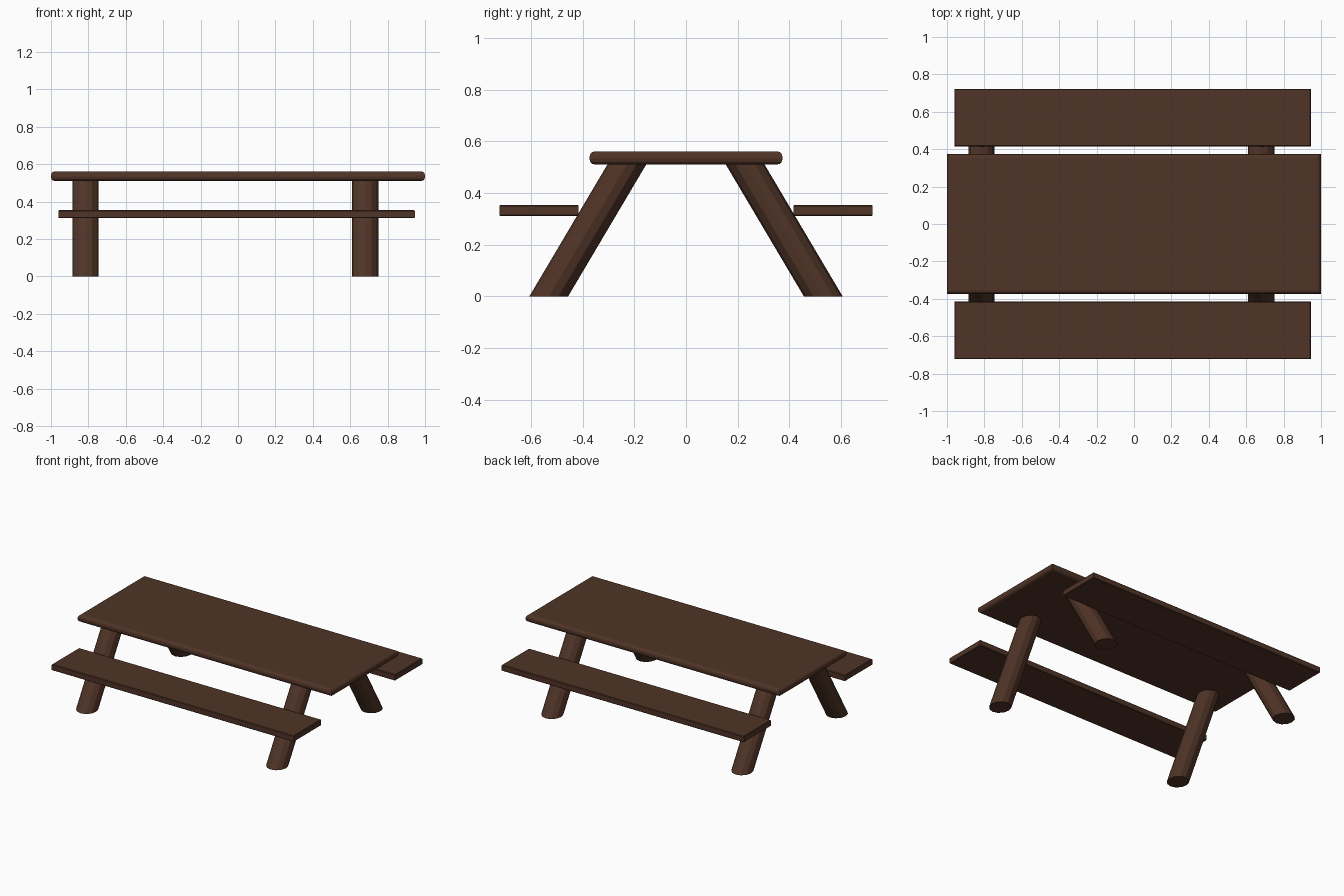
import bpy, bmesh
from math import cos, sin, pi

if "Cube" in bpy.data.objects:
    bpy.data.objects.remove(bpy.data.objects["Cube"])

wood = bpy.data.materials.new("dark_wood")
wood.diffuse_color = (0.08, 0.034, 0.02, 1)
wood.use_nodes = True
wood.node_tree.nodes["Principled BSDF"].inputs["Base Color"].default_value = wood.diffuse_color


def finish(bm, name):
    bmesh.ops.recalc_face_normals(bm, faces=bm.faces)
    mesh = bpy.data.meshes.new(name)
    bm.to_mesh(mesh)
    bm.free()
    mesh.materials.append(wood)
    obj = bpy.data.objects.new(name, mesh)
    bpy.context.collection.objects.link(obj)
    return obj


def plank(name, lo, hi, bevel, segments):
    """Box between two corners with its horizontal edges rounded."""
    bm = bmesh.new()
    bmesh.ops.create_cube(bm, size=1)
    for v in bm.verts:
        v.co = [(a + b) / 2 + c * (b - a) for a, b, c in zip(lo, hi, v.co)]
    edges = [e for e in bm.edges
             if abs(e.verts[0].co.z - e.verts[1].co.z) < 1e-5]
    bmesh.ops.bevel(bm, geom=edges, offset=bevel, segments=segments,
                    profile=0.5, affect='EDGES')
    return finish(bm, name)


def leg(name, x, side, sides=12):
    """Slanted log with level cuts at the floor and under the top."""
    bm = bmesh.new()
    rings = []
    for y, z in ((0.531, 0.0), (0.226, 0.515)):
        rings.append([bm.verts.new((x + 0.07 * cos(2 * pi * i / sides),
                                    side * (y + 0.075 * sin(2 * pi * i / sides)), z))
                      for i in range(sides)])
    for i in range(sides):
        j = (i + 1) % sides
        bm.faces.new((rings[0][i], rings[0][j], rings[1][j], rings[1][i]))
    for ring in rings:
        bm.faces.new(ring)
    return finish(bm, name)


# Table top
plank("table_top", (-1, -0.373, 0.51), (1, 0.373, 0.561), 0.021, 3)

# Benches and legs on both sides
for label, side in (("front", -1), ("back", 1)):
    y0, y1 = sorted((side * 0.415, side * 0.722))
    plank(label + "_bench", (-0.96, y0, 0.311), (0.945, y1, 0.354), 0.004, 1)
    leg(label + "_left_leg", -0.815, side)
    leg(label + "_right_leg", 0.68, side)
